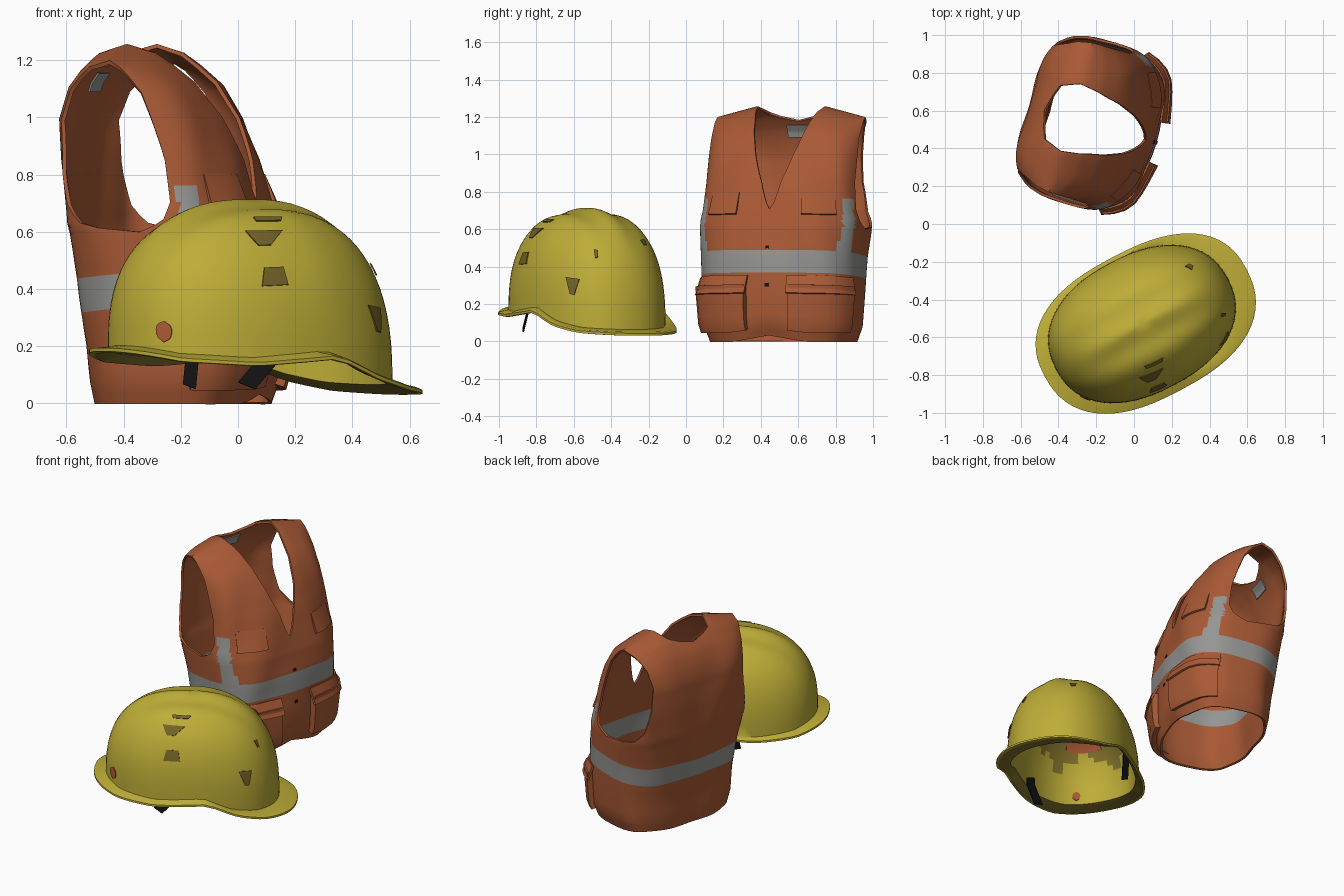
import bpy, bmesh, math
from mathutils import Vector

if "Cube" in bpy.data.objects:
    bpy.data.objects.remove(bpy.data.objects["Cube"])

def mat(name, col):
    m = bpy.data.materials.new(name)
    m.diffuse_color = (*col, 1)
    m.use_nodes = True
    m.node_tree.nodes["Principled BSDF"].inputs["Base Color"].default_value = m.diffuse_color
    return m

ORANGE = mat("vest orange", (0.40, 0.102, 0.036))
SILVER = mat("reflective grey", (0.30, 0.30, 0.29))
YELLOW = mat("helmet yellow", (0.51, 0.415, 0.038))
LINING = mat("lining olive", (0.22, 0.165, 0.025))
OLIVE = mat("dark olive", (0.17, 0.125, 0.02))
BLACK = mat("strap black", (0.006, 0.006, 0.006))

def spow(v, e):
    return math.copysign(abs(v) ** e, v)

def lerp_table(table, k):
    """Interpolate the rows of a table by their first column."""
    k = min(max(k, table[0][0]), table[-1][0])
    for a, b in zip(table, table[1:]):
        if k <= b[0]:
            f = (k - a[0]) / (b[0] - a[0])
            return [p + (q - p) * f for p, q in zip(a[1:], b[1:])]

def add_grid(bm, rows, rule=None, closed=False):
    """Skin rows of points; rule(row, column) gives the material index."""
    vs = [[bm.verts.new(p) for p in r] for r in rows]
    n = len(rows[0])
    for i in range(len(rows) - 1):
        for j in range(n if closed else n - 1):
            k = (j + 1) % n
            f = bm.faces.new((vs[i][j], vs[i][k], vs[i + 1][k], vs[i + 1][j]))
            f.material_index = rule(i, j) if rule else 0
    return vs

def finish(bm, name, mats, place, thick=0, mirror=False, angle=40):
    bmesh.ops.remove_doubles(bm, verts=bm.verts, dist=0.0008)
    me = bpy.data.meshes.new(name)
    bm.to_mesh(me)
    bm.free()
    for m in mats:
        me.materials.append(m)
    ob = bpy.data.objects.new(name, me)
    bpy.context.collection.objects.link(ob)
    if mirror:
        md = ob.modifiers.new("mirror", 'MIRROR')
        md.use_axis = (False, True, False)
        md.merge_threshold = 0.002
    if thick:
        md = ob.modifiers.new("thickness", 'SOLIDIFY')
        md.thickness, md.offset = thick, 0
    dg = bpy.context.evaluated_depsgraph_get()
    ob.data = bpy.data.meshes.new_from_object(ob.evaluated_get(dg))
    ob.modifiers.clear()
    ob.location = place[0]
    ob.rotation_euler.z = math.radians(place[1])
    bpy.ops.object.select_all(action='DESELECT')
    ob.select_set(True)
    bpy.context.view_layer.objects.active = ob
    bpy.ops.object.shade_smooth_by_angle(angle=math.radians(angle))
    return ob

# ---------------- vest: front faces local +x ----------------
VEST = ((-0.22, 0.53, 0), -16.3)
# height, depth centre, half depth, half width, then the angular limits:
# front inner, front outer, back outer, back inner
BODY = [
    (0.00, 0.03, 0.27, 0.38, 0, 90, 90, 0),
    (0.08, 0.04, 0.29, 0.41, 0, 90, 90, 0),
    (0.22, 0.04, 0.30, 0.42, 0, 90, 90, 0),
    (0.46, 0.02, 0.32, 0.43, 0, 90, 90, 0),
    (0.60, 0.00, 0.32, 0.44, 0, 90, 90, 0),
    (0.64, -0.01, 0.32, 0.44, 0, 80, 66, 0),
    (0.70, -0.02, 0.315, 0.43, 0, 75, 56, 0),
    (0.85, -0.045, 0.30, 0.42, 3, 73, 49, 0),
    (1.00, -0.075, 0.27, 0.42, 8, 73, 47, 0),
    (1.12, -0.095, 0.21, 0.42, 12, 72, 52, 0),
    (1.18, -0.11, 0.15, 0.42, 14, 73, 58, 0),
    (1.22, -0.12, 0.10, 0.42, 16, 74, 66, 13),
    (1.25, -0.12, 0.00, 0.42, 18, 75, 75, 18)]

def vest_pt(z, deg, out=0.0):
    uc, a, w = lerp_table(BODY, z)[:3]
    t = math.radians(deg)
    a *= 1 + 0.025 * math.sin(7 * t + 8 * z)          # soft folds
    # the back is squarer toward the shoulder blades
    e = 0.7 if deg < 90 else 0.65 - 0.33 * min(1, max(0, (z - 0.45) / 0.35))
    u = uc + (a + out) * spow(math.cos(t), e)
    v = (w + out * 0.7) * spow(math.sin(t), 0.7)
    mid = max(0, 1 - abs(z - 0.4) / 0.4)
    top = max(0, (z - 0.9) / 0.35)
    dz = 0.1 * u * mid - 0.26 * max(0, abs(v) - 0.19) * top
    hem = 0.035 * max(0, 1 - z / 0.15) * max(0, 1 - abs(v) / 0.2) * (deg < 90)
    return Vector((u, v, z + dz + hem))

heights = [0, .04, .08, .13, .18, .23, .285, .34, .40, .46, .49, .52, .55, .58, .60, .62, .64, .67,
           .70, .73, .76, .80, .85, .90, .95, 1.0, 1.06, 1.12, 1.15, 1.18, 1.20, 1.22, 1.24, 1.25]
N = 22
def span(z, front):
    fi, fo, bo, bi = lerp_table(BODY, z)[3:]
    a, b = (fi, fo) if front else (180 - bo, 180 - bi)
    return [a + (b - a) * j / N for j in range(N + 1)]

def vest_rule(front):
    def rule(i, j):
        z = (heights[i] + heights[i + 1]) / 2
        deg = (span(z, front)[j] + span(z, front)[j + 1]) / 2
        waist_band = 0.34 < z < 0.46
        low = 54 - 60 * max(0, 0.58 - z)          # strip widens toward the waist
        side_band = front and 0.46 < z < 0.77 and low < deg < 71
        return int(waist_band or side_band)
    return rule

bm = bmesh.new()
for front in (True, False):
    add_grid(bm, [[vest_pt(z, d) for d in span(z, front)] for z in heights], vest_rule(front))
finish(bm, "vest_body", [ORANGE, SILVER], VEST, 0.014, True)

def vest_patch(name, z0, z1, d0, d1, out0, out1, m, thick, n=6):
    """Panel that follows the vest, standing off by out0 (low edge) to out1 (high edge)."""
    bm = bmesh.new()
    rows = [[vest_pt(z0 + (z1 - z0) * i / n, d0 + (d1 - d0) * j / n, out0 + (out1 - out0) * i / n)
             for j in range(n + 1)] for i in range(n + 1)]
    add_grid(bm, rows)
    finish(bm, name, [m], VEST, thick, True)

vest_patch("chest_pocket_flap", 0.67, 0.80, 16, 46, 0.018, 0.004, ORANGE, 0.012)
vest_patch("lower_pocket", 0.05, 0.28, 9, 72, 0.018, 0.024, ORANGE, 0.045)
vest_patch("lower_pocket_flap", 0.235, 0.325, 8, 74, 0.05, 0.01, ORANGE, 0.014)
vest_patch("neck_label", 1.09, 1.155, 175.5, 180, -0.016, -0.016, SILVER, 0.006)
for z in (0.27, 0.47):
    vest_patch("front_snap", z, z + 0.016, 0, 0.25, 0.009, 0.009, BLACK, 0.006, 2)

# ---------------- helmet: peak faces local +x ----------------
HELMET = ((0.06, -0.52, 0), 28)
RIM = [(-0.62, 0.19), (-0.45, 0.15), (-0.2, 0.135), (0.0, 0.15), (0.12, 0.16), (0.3, 0.085),
       (0.45, 0.05), (0.6, 0.035)]

def rim_pt(t, s=1.0, dz=0.0):
    half = 0.385 if math.sin(t) > 0 else 0.405
    x, y = 0.605 * s * spow(math.cos(t), 0.8), half * s * spow(math.sin(t), 0.85)
    return Vector((x, y, lerp_table(RIM, x)[0] + dz))

def dome_pt(t, e, off=0.0):
    """t runs round the dome, e is the elevation (0 base, pi/2 crown)."""
    c, s = max(0, math.cos(e)) ** 0.8, math.sin(e) ** 0.8
    bx, by = (0.515 + off) * spow(math.cos(t), 0.88), (0.366 + off) * spow(math.sin(t), 0.88)
    base = lerp_table(RIM, bx * 1.1)[0] + 0.025
    x, y = bx * c - 0.02, by * c
    # raised centre rib with a shallow groove and a lower rib on each side
    rib = 0.014 * math.cos(y * 2 * math.pi / 0.2) * max(0, 1 - abs(y) / 0.3)
    return Vector((x, y, base + (0.70 + off - base) * s + rib * s ** 3))

SEG = 64
ang = [2 * math.pi * j / SEG for j in range(SEG)]
elev = [math.pi / 2 * (1 - (i / 20)) for i in range(21)]
rows = [[dome_pt(t, e) for t in ang] for e in elev]
rows += [[rim_pt(t, s, d) for t in ang] for s, d in ((0.97, 0.014), (1.0, 0.008), (1.0, -0.004), (0.97, -0.006))]
rows += [[dome_pt(t, e, -0.022) for t in ang] for e in reversed(elev)]

def shell_rule(i, j):
    """Yellow outside and in a ragged band above the brim; olive under the brim and in the crown."""
    band_top = 31 + round(1.6 * math.sin(j * 0.6) + math.sin(j * 1.7))
    return int(i == 24 or i >= band_top)

bm = bmesh.new()
add_grid(bm, rows, shell_rule, closed=True)
bmesh.ops.recalc_face_normals(bm, faces=bm.faces)
finish(bm, "helmet_shell", [YELLOW, LINING], HELMET)

def helmet_patch(name, deg, e, dt, de, off, m, taper=1.0, n=6):
    """Thin plate on the dome; taper narrows its low edge."""
    bm = bmesh.new()
    rows = []
    for i in range(n + 1):
        if taper is None:                       # round plate
            k = max(0.05, math.sqrt(max(0, 1 - (2 * i / n - 1) ** 2)))
        else:
            k = taper + (1 - taper) * i / n
        rows.append([dome_pt(math.radians(deg + dt * k * (j / n - 0.5)), math.radians(e + de * (i / n - 0.5)), off)
                     for j in range(n + 1)])
    add_grid(bm, rows)
    finish(bm, name, [m], HELMET, 0.005)

for deg, e, dt, de, taper in ((-101, 46, 20, 9, 0.3), (-98, 26, 8, 8, 1.3), (-48, 15, 12, 8, 0.3),
                              (28, 42, 8, 4, 0.6), (-27, 34, 4, 5, 0.6), (-97, 59, 18, 3, 0.8)):
    helmet_patch("vent", deg, e, dt, de, 0.005, OLIVE, taper)
helmet_patch("side_badge", -149, 4.5, 9, 6, 0.003, ORANGE, None)
helmet_patch("inner_badge", 197, 42, 40, 12, -0.027, ORANGE)
helmet_patch("inner_spot", 205, 4, 8, 5, -0.027, ORANGE, None)

# chin straps hanging from the inside of the shell
def strap(name, path, width):
    bm = bmesh.new()
    add_grid(bm, [[(x - width / 2, y, z + width * 0.4), (x + width / 2, y, z)] for x, y, z in path])
    finish(bm, name, [BLACK], ((0, 0, 0), 0), 0.008)

strap("near_chin_strap", [(0.13, -0.83, 0.19), (0.115, -0.845, 0.15), (0.03, -0.87, 0.05)], 0.06)
strap("far_chin_strap", [(-0.15, -0.25, 0.30), (-0.16, -0.27, 0.15), (-0.17, -0.29, 0.05)], 0.045)
